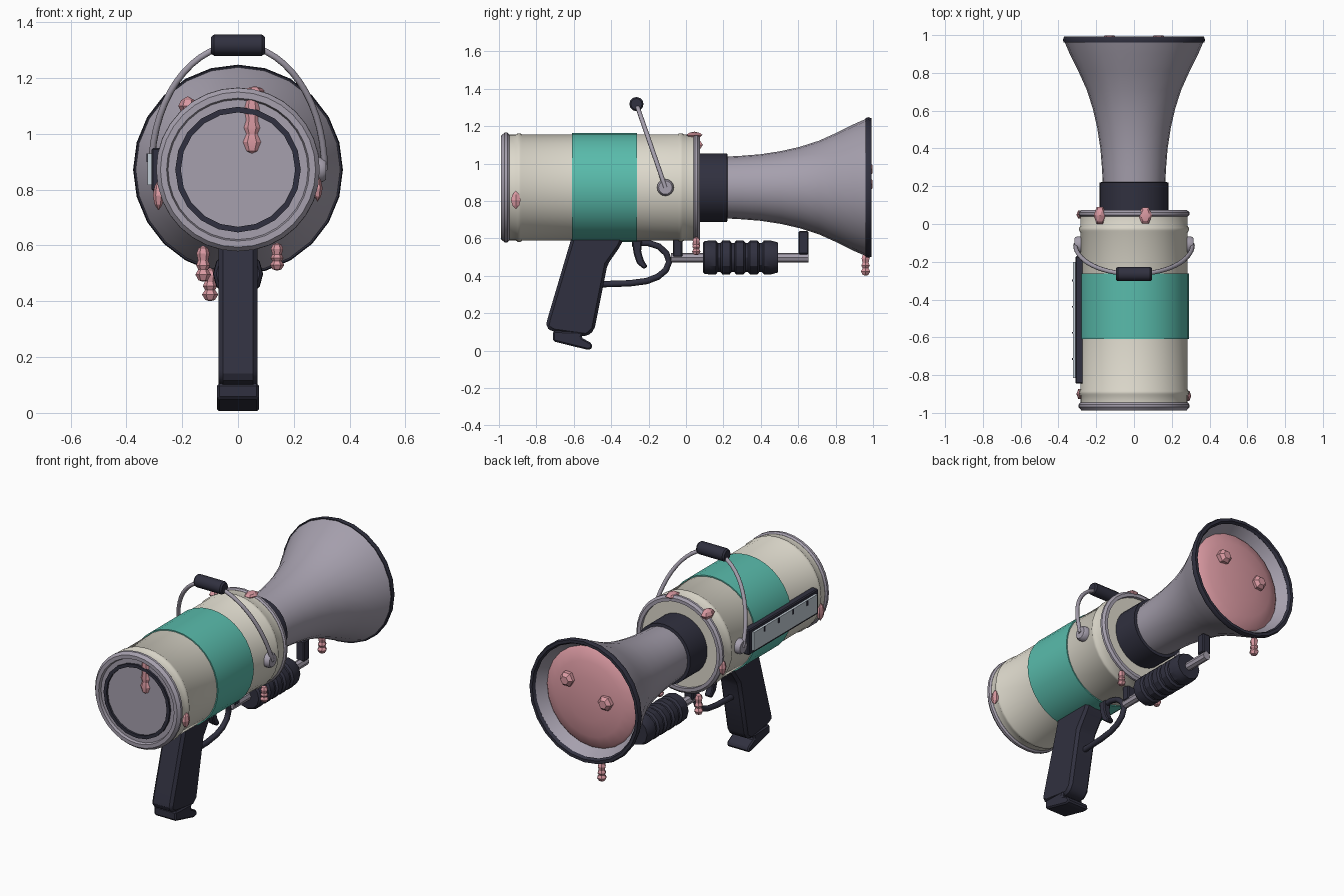
import bpy, bmesh
from math import pi, cos, sin, radians
from mathutils import Matrix, Vector

if "Cube" in bpy.data.objects:
    bpy.data.objects.remove(bpy.data.objects["Cube"])

CZ = 0.872  # height of the barrel axis


def material(name, rgb):
    m = bpy.data.materials.new(name)
    m.diffuse_color = (*rgb, 1)
    m.use_nodes = True
    m.node_tree.nodes["Principled BSDF"].inputs["Base Color"].default_value = m.diffuse_color
    return m


CREAM = material("cream", (0.72, 0.69, 0.60))
TEAL = material("teal", (0.10, 0.50, 0.41))
DARK = material("dark", (0.03, 0.03, 0.05))
GREY = material("lavender_grey", (0.38, 0.35, 0.42))
PINK = material("pink", (0.70, 0.32, 0.36))
PLATE = material("plate", (0.55, 0.62, 0.68))

AXIS = {"x": Matrix.Rotation(pi / 2, 4, "Y"), "y": Matrix.Rotation(-pi / 2, 4, "X"), "z": Matrix()}


def finish(name, bm, mat, angle=35):
    bmesh.ops.remove_doubles(bm, verts=bm.verts, dist=1e-5)
    bmesh.ops.recalc_face_normals(bm, faces=bm.faces)
    me = bpy.data.meshes.new(name)
    bm.to_mesh(me)
    bm.free()
    me.materials.append(mat)
    me.shade_smooth()
    me.set_sharp_from_angle(angle=radians(angle))
    ob = bpy.data.objects.new(name, me)
    bpy.context.collection.objects.link(ob)
    return ob


def lathe(name, profile, mat, segs=32, axis="y", loc=(0, 0, CZ), scale=(1, 1, 1), angle=35, loop=False):
    """Spin (radius, position along axis) points around an axis."""
    bm = bmesh.new()
    M = Matrix.Translation(loc) @ Matrix.Diagonal((*scale, 1)) @ AXIS[axis]
    rings = [[bm.verts.new(M @ Vector((r * cos(2 * pi * i / segs), r * sin(2 * pi * i / segs), h)))
              for i in range(segs)] for r, h in profile]
    pairs = list(zip(rings, rings[1:])) + ([(rings[-1], rings[0])] if loop else [])
    for a, b in pairs:
        for i in range(segs):
            j = (i + 1) % segs
            bm.faces.new((a[i], a[j], b[j], b[i]))
    return finish(name, bm, mat, angle)


def prism(name, outline, half, mat, bevel=0.01, x=0):
    """Extrude a (y, z) outline sideways and soften the edges."""
    bm = bmesh.new()
    f = bm.faces.new([bm.verts.new((x - half, y, z)) for y, z in outline])
    new = bmesh.ops.extrude_face_region(bm, geom=[f])["geom"]
    bmesh.ops.translate(bm, vec=(2 * half, 0, 0), verts=[v for v in new if isinstance(v, bmesh.types.BMVert)])
    if bevel:
        bmesh.ops.bevel(bm, geom=bm.edges[:], offset=bevel, segments=1, affect="EDGES", profile=0.5)
    return finish(name, bm, mat, 30)


def box(name, y0, y1, z0, z1, half, mat, bevel=0.006, x=0):
    return prism(name, [(y0, z0), (y1, z0), (y1, z1), (y0, z1)], half, mat, bevel, x)


def tube(name, pts, radius, mat):
    cu = bpy.data.curves.new(name, "CURVE")
    cu.dimensions = "3D"
    cu.bevel_depth, cu.bevel_resolution, cu.use_fill_caps = radius, 2, True
    sp = cu.splines.new("POLY")
    sp.points.add(len(pts) - 1)
    for p, co in zip(sp.points, pts):
        p.co = (*co, 1)
    sp.use_smooth = True
    cu.materials.append(mat)
    ob = bpy.data.objects.new(name, cu)
    bpy.context.collection.objects.link(ob)
    return ob


# Barrel: cream drum with beads, teal band, end rings
lathe("drum", [(0, -0.95), (0.283, -0.95), (0.283, -0.91), (0.29, -0.90), (0.29, -0.885), (0.284, -0.875),
               (0.284, -0.045), (0.29, -0.035), (0.29, -0.02), (0.284, -0.01), (0.284, 0.055),
               (0, 0.055)], CREAM)
lathe("teal_band", [(0.28, -0.61), (0.291, -0.61), (0.291, -0.262), (0.28, -0.262)], TEAL)
lathe("rear_ring", [(0.25, -0.94), (0.284, -0.945), (0.293, -0.955), (0.293, -0.97), (0.278, -0.988),
                    (0.256, -0.988), (0.25, -0.97)], GREY, loop=True)
lathe("rear_disc", [(0, -0.972), (0.252, -0.972), (0.252, -0.94)], GREY)
lathe("rear_dark_ring", [(0.225, -0.965), (0.225, -0.985), (0.205, -0.985), (0.205, -0.965)], DARK, 20, loop=True)
lathe("front_ring", [(0.26, 0.04), (0.285, 0.04), (0.294, 0.048), (0.294, 0.062), (0.28, 0.074),
                     (0.26, 0.074)], GREY, loop=True)

# Neck and flared horn
lathe("neck", [(0, 0.05), (0.183, 0.05), (0.183, 0.22), (0.165, 0.222)], DARK)
lathe("horn", [(0.165, 0.21), (0.17, 0.3), (0.178, 0.4), (0.195, 0.51), (0.218, 0.61), (0.25, 0.71),
               (0.295, 0.81), (0.34, 0.9), (0.368, 0.965), (0.35, 0.975), (0.30, 0.90), (0.0, 0.90)], GREY, 24)
lathe("horn_rim", [(0.35, 0.965), (0.372, 0.96), (0.376, 0.975), (0.37, 0.992), (0.352, 0.992), (0.342, 0.975)],
      DARK, 24, loop=True)
lathe("horn_filling", [(0.308, 0.91), (0.295, 0.922), (0.23, 0.945), (0.13, 0.96), (0, 0.967)], PINK, 24)
for i, (x, z) in enumerate([(0.13, 0.97), (-0.13, 0.89)]):
    lathe(f"filling_lump_{i}", [(0.045, -0.03), (0.045, 0.022), (0.026, 0.042), (0, 0.042)], PINK, 6,
          loc=(x, 0.955, z), angle=20)

# Carry handle
arc = [(0.31 * cos(pi * i / 28), -0.11 - 0.155 * sin(pi * i / 28), CZ + 0.447 * sin(pi * i / 28)) for i in range(29)]
tube("carry_wire", arc, 0.012, GREY)
lathe("carry_grip", [(0, -0.096), (0.03, -0.096), (0.038, -0.086), (0.038, 0.086), (0.03, 0.096), (0, 0.096)],
      DARK, 12, "x", (0, -0.265, 1.318))
for s, side in ((1, "right"), (-1, "left")):
    lathe(f"handle_pivot_{side}", [(0, 0.27), (0.045, 0.27), (0.045, 0.302), (0.036, 0.315), (0, 0.315)], GREY, 16,
          "x", (0, -0.11, CZ), (s, 1, 1))

# Side gauge panel
box("gauge_frame", -0.845, -0.17, 0.795, 0.95, 0.025, DARK, 0.006, -0.285)
box("gauge_plate", -0.815, -0.2, 0.817, 0.93, 0.012, PLATE, 0, -0.312)
for i in range(4):
    y = -0.3 - 0.138 * i
    box(f"gauge_tick_{i}", y - 0.005, y + 0.005, 0.90, 0.93, 0.003, DARK, 0, -0.325)

# Pistol grip, trigger and guard
prism("pistol_grip", [(-0.61, 0.61), (-0.33, 0.61), (-0.35, 0.56), (-0.42, 0.46), (-0.44, 0.36), (-0.49, 0.11),
                      (-0.53, 0.075), (-0.71, 0.10), (-0.75, 0.125), (-0.742, 0.165)], 0.07, DARK, 0.016)
prism("grip_base", [(-0.71, 0.105), (-0.71, 0.05), (-0.525, 0.004), (-0.50, 0.012), (-0.505, 0.04),
                    (-0.56, 0.07), (-0.55, 0.10)], 0.075, DARK, 0.008)
guard = [(-0.29, 0.575), (-0.2, 0.575), (-0.145, 0.557), (-0.105, 0.52), (-0.09, 0.475), (-0.108, 0.43),
         (-0.15, 0.395), (-0.21, 0.372), (-0.3, 0.36), (-0.45, 0.355)]
tube("trigger_guard", [(0, y, z) for y, z in guard], 0.017, DARK)
prism("trigger", [(-0.29, 0.59), (-0.235, 0.59), (-0.24, 0.53), (-0.225, 0.48), (-0.205, 0.45), (-0.225, 0.436),
                  (-0.262, 0.465), (-0.28, 0.52)], 0.022, DARK, 0.006)

# Pump slide under the horn
lathe("pump_rod", [(0, -0.08), (0.026, -0.08), (0.026, 0.655), (0, 0.655)], GREY, 8, loc=(0, 0, 0.497), angle=25)
pump = [(0, 0.09), (0.078, 0.09), (0.088, 0.10)]
for i in range(5):
    y = 0.12 + 0.074 * i
    pump += [(0.09, y), (0.09, y + 0.04)] + ([(0.078, y + 0.05), (0.078, y + 0.064)] if i < 4 else [])
lathe("pump_grip", pump + [(0.08, 0.492), (0, 0.492)], DARK, 12, loc=(0, 0, 0.498), angle=30)
box("rear_strut", -0.07, -0.02, 0.50, 0.61, 0.028, DARK)
box("front_strut", 0.602, 0.655, 0.515, 0.64, 0.028, DARK)


# Pink drips and splats
def drip(name, x, y, top, bottom, r, depth=1):
    n = top - bottom
    shape = [(0, 1), (0.6, 0.93), (0.85, 0.78), (0.65, 0.58), (0.9, 0.45), (0.62, 0.34), (1, 0.2), (0.6, 0.04), (0, 0)]
    lathe(name, [(a * r, bottom + n * t) for a, t in shape], PINK, 6, "z", (x, y, 0), (1, depth, 1), 20)


drip("drip_left", -0.125, 0.055, 0.60, 0.47, 0.028)
drip("drip_right", 0.14, 0.055, 0.61, 0.51, 0.026)
drip("drip_horn", -0.10, 0.96, 0.52, 0.40, 0.029)
drip("drip_rear", 0.05, -0.972, 1.135, 0.93, 0.032, 0.5)


def splat(name, loc, size):
    lathe(name, [(0, -1), (0.7, -0.6), (1, 0), (0.7, 0.6), (0, 1)], PINK, 6, "z", loc, size, 20)


splat("splat_top", (0.06, 0.045, 1.153), (0.036, 0.05, 0.018))
splat("splat_top_left", (-0.18, 0.045, 1.10), (0.034, 0.052, 0.035))
splat("splat_side_right", (0.285, -0.91, 0.805), (0.018, 0.03, 0.048))
splat("splat_side_left", (-0.285, -0.90, 0.78), (0.02, 0.03, 0.055))
splat("splat_front_left", (-0.285, 0.05, 0.80), (0.02, 0.025, 0.05))
